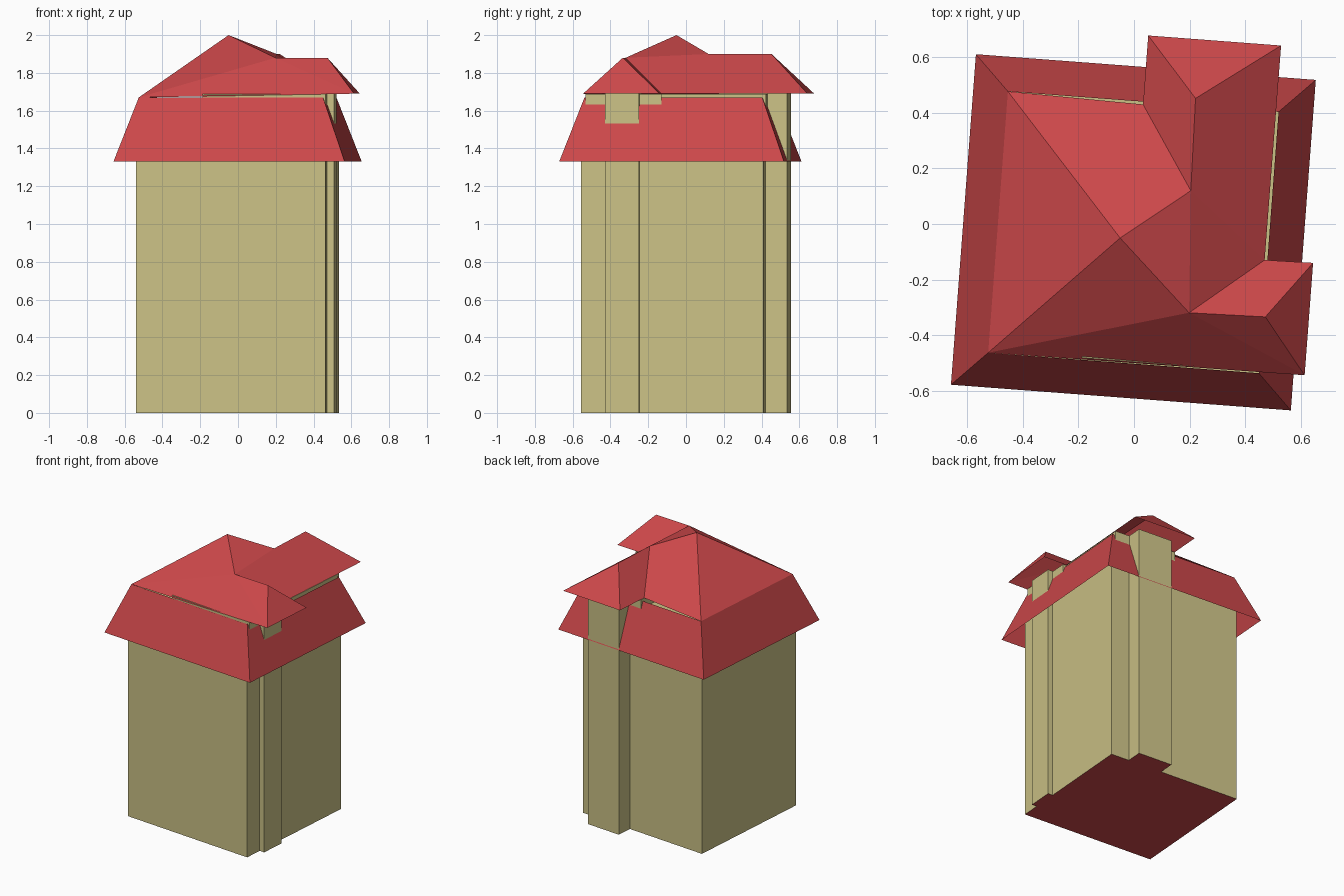
import bpy, bmesh, math

cube = bpy.data.objects.get("Cube")
if cube:
    bpy.data.objects.remove(cube, do_unlink=True)

TURN = math.radians(-4.32)  # the whole building is turned slightly


def material(name, rgb):
    mat = bpy.data.materials.new(name)
    mat.use_nodes = True
    mat.diffuse_color = (*rgb, 1)
    mat.node_tree.nodes["Principled BSDF"].inputs["Base Color"].default_value = (*rgb, 1)
    return mat


wall_mat = material("sand wall", (0.60, 0.54, 0.24))
roof_mat = material("red roof", (0.61, 0.065, 0.069))


def finish(name, bm, mats):
    mesh = bpy.data.meshes.new(name)
    bm.to_mesh(mesh)
    bm.free()
    for mat in mats:
        mesh.materials.append(mat)
    obj = bpy.data.objects.new(name, mesh)
    obj.rotation_euler.z = TURN
    bpy.context.collection.objects.link(obj)
    return obj


def wall_box(name, x0, x1, y0, y1, z0, z1):
    bm = bmesh.new()
    bmesh.ops.create_cube(bm, size=1)
    for v in bm.verts:
        v.co.x = x1 if v.co.x > 0 else x0
        v.co.y = y1 if v.co.y > 0 else y0
        v.co.z = z1 if v.co.z > 0 else z0
    # undersides resting on the ground are red
    for f in bm.faces:
        f.material_index = int(f.calc_center_median().z < 0.01)
    return finish(name, bm, (wall_mat, roof_mat))


def roof_shell(name, points, faces):
    bm = bmesh.new()
    verts = {key: bm.verts.new(co) for key, co in points.items()}
    for face in faces:
        bm.faces.new([verts[key] for key in face.split()])
    bm.normal_update()
    for f in bm.faces:
        if f.normal.z < 0:
            f.normal_flip()
    return finish(name, bm, (roof_mat,))


# Walls
EAVE, TOP = 1.33, 1.69
wall_box("main_walls", -0.503, 0.503, -0.52, 0.45, 0, 1.62)
wall_box("back_wing", 0.105, 0.365, 0.2, 0.565, 0, TOP)
wall_box("side_bay", 0.3, 0.54, -0.39, -0.21, 0, TOP)
wall_box("upper_side_wall", -0.15, 0.503, -0.495, -0.093, 1.6, TOP - 0.003)
wall_box("upper_back_wall", 0.002, 0.478, -0.1, 0.46, 1.6, TOP - 0.003)

# Steep lower roof skirt, open underneath
ring = {}
for key, x, y, z in (("o", 0.614, (-0.627, 0.567), EAVE), ("i", 0.489, (-0.502, 0.442), 1.67)):
    ring[key + "0"] = (-x, y[0], z)
    ring[key + "1"] = (x, y[0], z)
    ring[key + "2"] = (x, y[1], z)
    ring[key + "3"] = (-x, y[1], z)
roof_shell("lower_roof", ring,
           [f"o{i} o{(i + 1) % 4} i{(i + 1) % 4} i{i}" for i in range(4)])

# Upper hipped roof with a side gable and a back gable
upper = {
    "apex": (-0.046, -0.054, 2.0),
    "front_left": ring["i0"],
    "back_left": ring["i3"],
    "side_ridge_in": (0.222, -0.304, 1.88),
    "side_ridge_out": (0.497, -0.298, 1.88),
    "side_front": (0.654, -0.497, TOP),
    "side_back": (0.654, -0.091, TOP),
    "valley_side": (0.479, -0.094, TOP),
    "back_ridge_in": (0.195, 0.135, 1.9),
    "back_ridge_out": (0.187, 0.468, 1.9),
    "wing_right": (0.48, 0.681, TOP),
    "wing_left": (0, 0.681, TOP),
    "valley_back": (0, 0.432, TOP),
}
roof_shell("upper_roof", upper, [
    "apex back_left front_left",
    "apex front_left side_ridge_in",
    "apex side_ridge_in back_ridge_in",
    "apex back_ridge_in valley_back back_left",
    "front_left side_front side_ridge_in",
    "side_ridge_in side_front side_ridge_out",
    "side_ridge_out side_front side_back",
    "side_ridge_in side_ridge_out side_back valley_side",
    "back_ridge_in side_ridge_in valley_side",
    "back_ridge_in valley_side wing_right back_ridge_out",
    "back_ridge_out wing_right wing_left",
    "back_ridge_in back_ridge_out wing_left valley_back",
])
